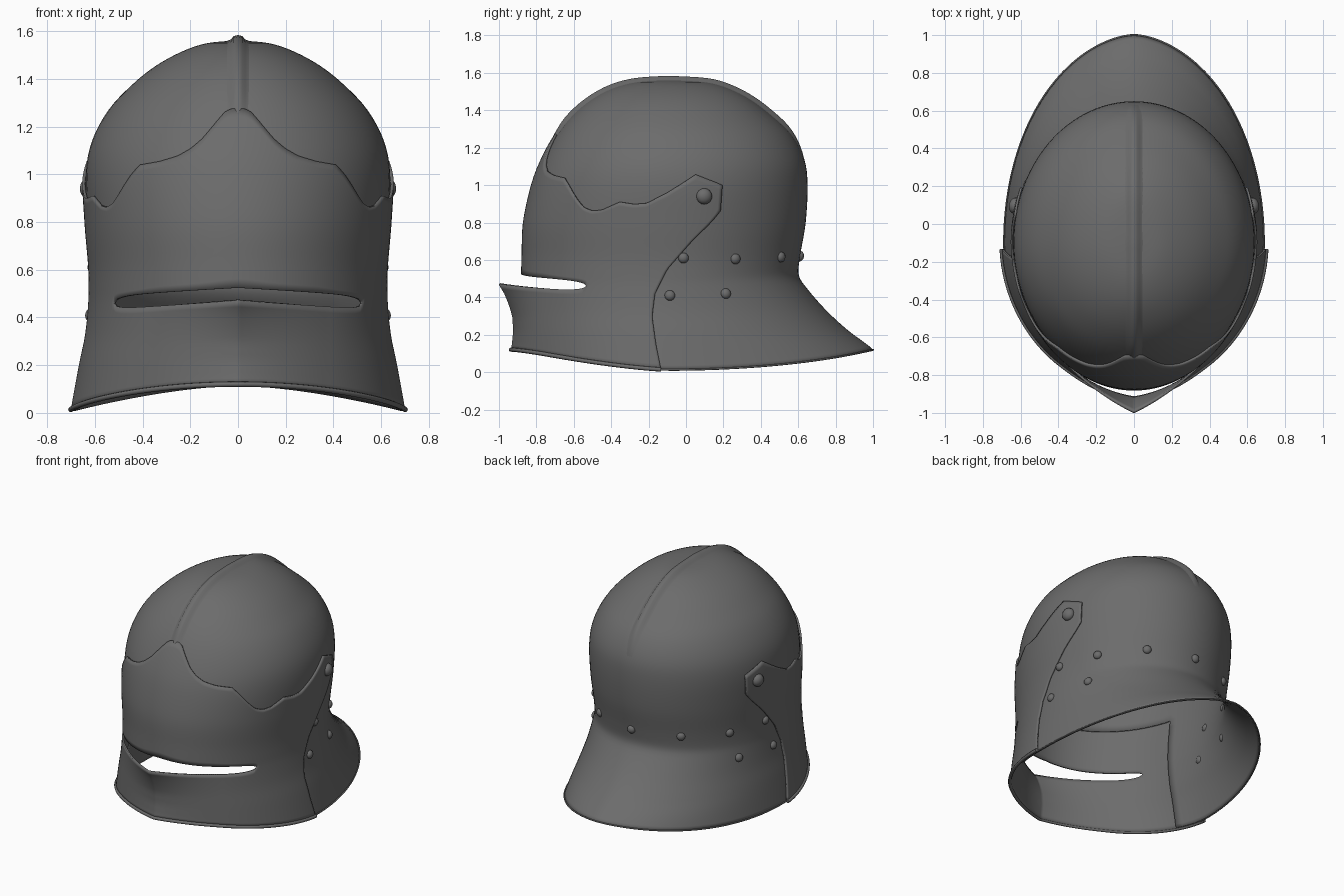
import bpy, bmesh, math
from mathutils import Vector

if "Cube" in bpy.data.objects:
    bpy.data.objects.remove(bpy.data.objects["Cube"])

steel = bpy.data.materials.new("dark_steel")
steel.diffuse_color = (0.15, 0.15, 0.15, 1)
steel.use_nodes = True
steel.node_tree.nodes["Principled BSDF"].inputs["Base Color"].default_value = steel.diffuse_color
YC = -0.1  # y of the widest section

# height, half width, front y, back y
TABLE = [(1.562, 0, YC, YC), (1.55, .13, -.27, .11), (1.515, .235, -.40, .235),
         (1.455, .345, -.51, .35), (1.375, .445, -.605, .455), (1.27, .543, -.69, .565),
         (1.14, .612, -.762, .632), (1.0, .638, -.815, .65), (.8, .63, -.858, .64),
         (.62, .615, -.865, .61), (.52, .613, -.868, .603), (.45, .616, -.868, .645),
         (.33, .63, -.868, .75), (.22, .652, -.868, .87), (.13, .668, -.868, .99),
         (0, .69, -.868, 1.12)]


def spline(t):
    k = min(int(t), len(TABLE) - 2)
    f = t - k
    a, b, c, d = (TABLE[min(max(k + m, 0), len(TABLE) - 1)] for m in (-1, 0, 1, 2))
    return [.5 * (2 * q + (r - p) * f + (2*p - 5*q + 4*r - s) * f**2
                  + (3*q - p - 3*r + s) * f**3) for p, q, r, s in zip(a, b, c, d)]


FINE = [spline(i / 16) for i in range(16 * (len(TABLE) - 1) + 1)]


def lerp_table(pts, x):
    for (x0, y0), (x1, y1) in zip(pts, pts[1:]):
        if x <= x1:
            return y0 + (y1 - y0) * max(0, x - x0) / (x1 - x0)
    return pts[-1][1]


def section(z):
    for p, q in zip(FINE, FINE[1:]):
        if z >= q[0]:
            f = min(1, max(0, (p[0] - z) / max(p[0] - q[0], 1e-6)))
            return [m + (n - m) * f for m, n in zip(p, q)][1:]
    return FINE[-1][1:]


def shell(a, z, off=0):
    """Point of the shell at angle a (0 = front, pi = back) and height z."""
    w, yf, yb = section(z)
    c = math.cos(a)
    sharp = 1 + .2 * min(1, max(0, (.55 - z) / .4)) if c < 0 else 1
    x = math.copysign(abs(math.sin(a)) ** sharp, math.sin(a)) * (w + off)
    y = YC - c * (YC - yf + off) if c > 0 else YC - c * (yb - YC + off)
    return Vector((x, y, z))


def rim(a):
    c = math.cos(a)
    return .012 + (.108 * c ** 1.4 if c > 0 else .108 * c * c)


def make(name, bm, thick=0, angle=40):
    me = bpy.data.meshes.new(name)
    bm.to_mesh(me)
    bm.free()
    me.materials.append(steel)
    ob = bpy.data.objects.new(name, me)
    bpy.context.collection.objects.link(ob)
    bpy.ops.object.select_all(action='DESELECT')
    ob.select_set(True)
    bpy.context.view_layer.objects.active = ob
    bpy.ops.object.shade_smooth_by_angle(angle=math.radians(angle))
    if thick:
        m = ob.modifiers.new("thickness", 'SOLIDIFY')
        m.thickness, m.offset = thick, -1
    return ob


def add_grid(bm, rows, keep=None):
    vs = [[bm.verts.new(p) for p in r] for r in rows]
    for j in range(len(rows) - 1):
        for i in range(len(rows[0]) - 1):
            if keep is None or keep(i, j):
                bm.faces.new((vs[j][i], vs[j][i+1], vs[j+1][i+1], vs[j+1][i]))
    return vs


def tube(name, pts, r):
    cu = bpy.data.curves.new(name, 'CURVE')
    cu.dimensions, cu.bevel_depth, cu.bevel_resolution = '3D', r, 2
    cu.use_fill_caps = True
    sp = cu.splines.new('POLY')
    sp.points.add(len(pts) - 1)
    for p, q in zip(sp.points, pts):
        p.co = (*q, 1)
    cu.materials.append(steel)
    bpy.context.collection.objects.link(bpy.data.objects.new(name, cu))


# skull with flared tail, face opening left free behind the visor
N = 96
heights = [spline(t / 4)[0] for t in range(4 * (len(TABLE) - 1), 0, -1)]
angles = [math.pi * (2 * i / N - 1) for i in range(N + 1)]


def drop(a, z):
    return z + rim(a) * (1 - z / .8) if z < .8 else z


def skull_keep(i, j):
    mid = abs(angles[i] + angles[i+1]) / 2
    return not (mid < math.radians(72) and heights[j] < .78)


bm = bmesh.new()
grid = add_grid(bm, [[shell(a, drop(a, z)) for a in angles] for z in heights], skull_keep)
apex = bm.verts.new((0, YC, TABLE[0][0]))
for i in range(N):
    bm.faces.new((grid[-1][i], grid[-1][i+1], apex))
bmesh.ops.remove_doubles(bm, verts=bm.verts, dist=1e-5)
bmesh.ops.delete(bm, geom=[v for v in bm.verts if not v.link_faces], context='VERTS')
make("skull", bm, .01)

# comb ridge along the middle of the crown
front = [shell(0, f[0]) for f in FINE[4:104:4]]
back = [shell(math.pi, f[0]) for f in FINE[4:104:4]]
path = front[::-1] + [Vector((0, YC, TABLE[0][0]))] + back
rows = []
for k, p in enumerate(path):
    t = path[min(k + 1, len(path) - 1)] - path[max(k - 1, 0)]
    n = Vector((0, -t.z, t.y)).normalized()
    h = .024 * min(1, 2.2 * math.sin(math.pi * k / (len(path) - 1)))
    rows.append([p + Vector((x, 0, 0)) + n * (h * g - .004) for x, g in
                 ((-.05, 0), (-.03, .35), (-.018, .9), (0, 1.1), (.018, .9), (.03, .35), (.05, 0))])
bm = bmesh.new()
add_grid(bm, rows)
make("comb_ridge", bm, 0, 60)

# visor: outlines of its rear edge, top edge and pointed lower lip
REAR = [(0, -.13), (.15, -.16), (.3, -.18), (.42, -.165), (.55, -.1), (.7, .03),
        (.8, .13), (.86, .18), (1.0, .19)]
TOP = [(0, 1.278), (.03, 1.275), (.05, 1.262), (.07, 1.235), (.124, 1.15), (.16, 1.11),
       (.205, 1.078), (.27, 1.055), (.35, 1.04), (.385, 1.0), (.445, .92), (.48, .88),
       (.52, .862), (.56, .868), (.625, .91), (.68, .898), (.726, .903), (.8, .96),
       (.9, 1.057), (1, 1.0)]
LIP = [(.1, .06), (.14, .05), (.22, .042), (.3, .047), (.36, .065), (.42, .09), (.47, .12)]
M, SLIT, OFF = 80, 52, .014


def rear_angle(z):
    z = min(z, 1.0)
    y = lerp_table(REAR, z)
    w, yf, yb = section(z)
    return math.acos((YC - y) / (YC - yf if y < YC else yb - YC))


def visor_point(s, z, lip):
    p = shell(s * rear_angle(z), z, OFF)
    p.y -= lip * lerp_table(LIP, z) * max(0, 1 - abs(p.x) / .38) ** 1.4
    return p


def slit(s, side):
    q = min(1, abs(s) * M / SLIT)
    return .497 - .037 * q - .03 * max(0, abs(s) - SLIT / M) \
        + side * .0275 * math.sqrt(1 - q ** 8)


def visor_rim(s):
    return rim(s * rear_angle(.05))


def patch(bm, low, high, count, lip):
    cols = [i / M for i in range(-M, M + 1)]
    add_grid(bm, [[visor_point(s, low(s) + (high(s) - low(s)) * j / count, lip) for s in cols]
                  for j in range(count + 1)])


bm = bmesh.new()
patch(bm, visor_rim, lambda s: slit(s, -1), 14, 1)
patch(bm, lambda s: slit(s, 1), lambda s: lerp_table(TOP, abs(s)), 20, 0)
bmesh.ops.remove_doubles(bm, verts=bm.verts, dist=1e-4)
make("visor", bm, .012)

# rolled edges
tube("visor_rolled_edge", [visor_point(i / 40, visor_rim(i / 40), 1) for i in range(-40, 41)], .011)
tail = [math.radians(85 + 190 * i / 60) for i in range(61)]
tube("tail_rolled_edge", [shell(a, rim(a)) for a in tail], .005)


# domed rivets set along the surface normal
def rivet(name, a, z, r, off=0):
    p = shell(a, z, off)
    n = (shell(a + .02, z, off) - shell(a - .02, z, off)).cross(
        shell(a, z + .02, off) - shell(a, z - .02, off)).normalized()
    bm = bmesh.new()
    bmesh.ops.create_uvsphere(bm, u_segments=16, v_segments=10, radius=r)
    bmesh.ops.scale(bm, vec=(1, 1, .75), verts=bm.verts)
    ob = make(name, bm)
    ob.location = p
    ob.rotation_euler = n.to_track_quat('Z', 'Y').to_euler()


for side in (-1, 1):
    rivet("visor_pivot", side * math.radians(105), .94, .043, OFF)
    for deg, z in ((97, .61), (121, .605), (149, .615), (91, .41), (114, .42)):
        rivet("rivet", side * math.radians(deg), z, .028)
rivet("rivet", math.pi, .62, .028)
